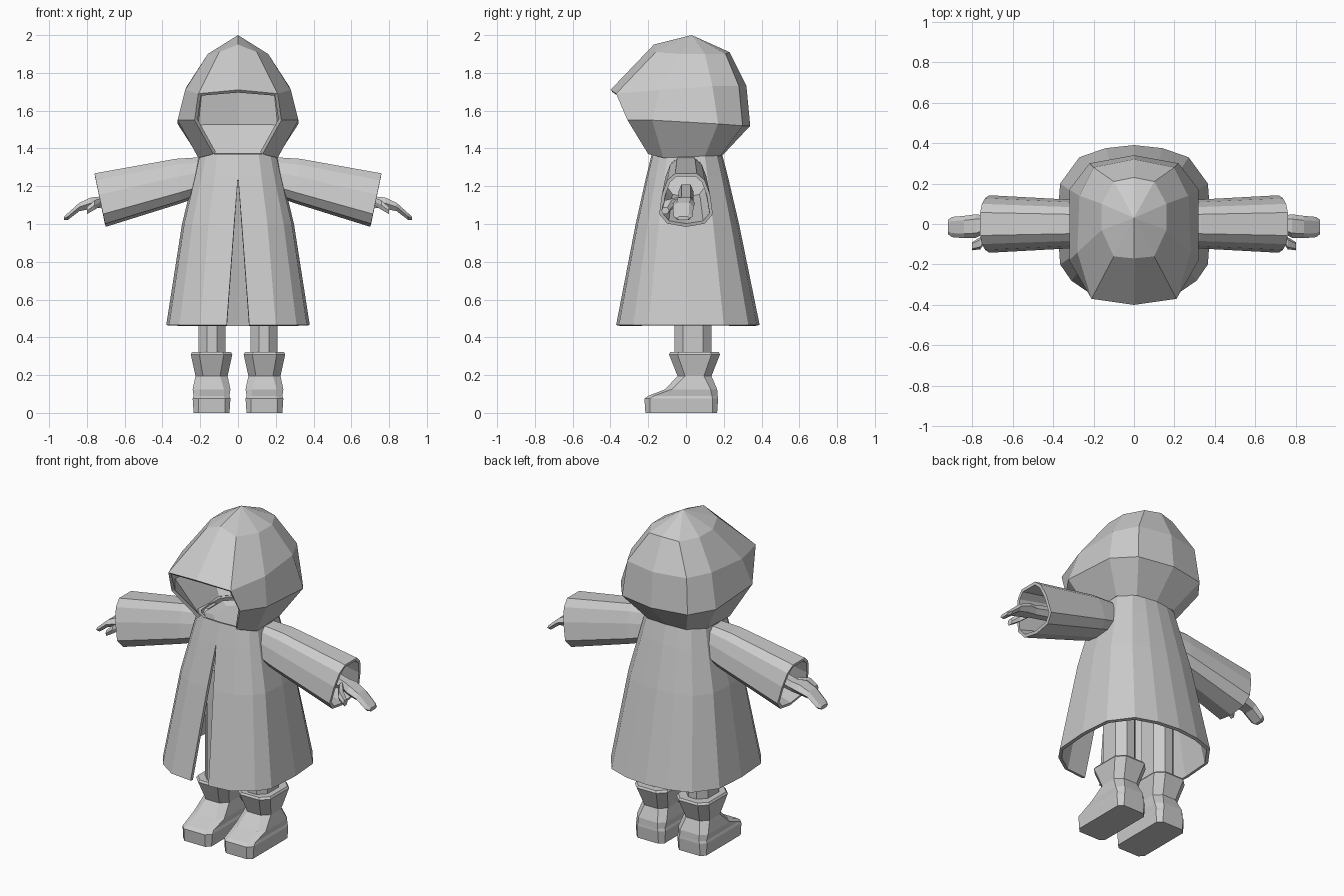
import bpy
import bmesh
from mathutils import Vector

if "Cube" in bpy.data.objects:
    bpy.data.objects.remove(bpy.data.objects["Cube"], do_unlink=True)

grey = bpy.data.materials.new("plain_grey")
grey.use_nodes = True
grey.diffuse_color = (0.6, 0.6, 0.6, 1)
grey.node_tree.nodes["Principled BSDF"].inputs["Base Color"].default_value = (0.6, 0.6, 0.6, 1)


def loft(name, rings, closed=True, caps=(True, True), skip=(), thickness=0.0, mirror=False):
    """Skin equal-length rings; optionally mirror across x and give thickness."""
    bm = bmesh.new()
    rows = [[bm.verts.new(p) for p in ring] for ring in rings]
    n = len(rows[0])
    for i in range(len(rows) - 1):
        for j in range(n if closed else n - 1):
            if (i, j) not in skip:
                k = (j + 1) % n
                bm.faces.new((rows[i][j], rows[i][k], rows[i + 1][k], rows[i + 1][j]))
    if closed:
        for row, wanted in zip((rows[0], rows[-1]), caps):
            if wanted:
                bm.faces.new(row)
    if mirror:
        copy = bmesh.ops.duplicate(bm, geom=bm.verts[:] + bm.edges[:] + bm.faces[:])["geom"]
        for v in copy:
            if isinstance(v, bmesh.types.BMVert):
                v.co.x = -v.co.x
    bmesh.ops.remove_doubles(bm, verts=bm.verts[:], dist=0.0005)
    bmesh.ops.recalc_face_normals(bm, faces=bm.faces[:])
    mesh = bpy.data.meshes.new(name)
    bm.to_mesh(mesh)
    bm.free()
    mesh.materials.append(grey)
    obj = bpy.data.objects.new(name, mesh)
    bpy.context.collection.objects.link(obj)
    if thickness:
        mod = obj.modifiers.new("thickness", "SOLIDIFY")
        mod.thickness = thickness
        mod.offset = -1
    return obj


def chamfered(x0, x1, y0, y1, z, cut):
    """Horizontal rectangle with cut corners."""
    return [(x0 + cut, y0, z), (x1 - cut, y0, z), (x1, y0 + cut, z), (x1, y1 - cut, z),
            (x1 - cut, y1, z), (x0 + cut, y1, z), (x0, y1 - cut, z), (x0, y0 + cut, z)]


# Hood: half rings from the front centre round to the back centre
hood = [
    [(0, 0.03, 2.0)] * 6,
    [(0, -0.17, 1.95), (0.1, -0.16, 1.91), (0.16, -0.03, 1.9),
     (0.16, 0.1, 1.9), (0.1, 0.21, 1.9), (0, 0.23, 1.91)],
    [(0, -0.4, 1.71), (0.21, -0.37, 1.69), (0.28, -0.14, 1.71),
     (0.27, 0.14, 1.73), (0.2, 0.28, 1.73), (0, 0.32, 1.73)],
    [(0, -0.3, 1.5), (0.23, -0.31, 1.55), (0.32, -0.18, 1.55),
     (0.32, 0.17, 1.53), (0.22, 0.3, 1.52), (0, 0.34, 1.52)],
    [(0, -0.19, 1.33), (0.13, -0.2, 1.37), (0.21, -0.12, 1.35),
     (0.21, 0.1, 1.36), (0.13, 0.18, 1.36), (0, 0.19, 1.36)],
]
loft("hood", hood, closed=False, skip={(2, 0), (3, 0)}, thickness=0.02, mirror=True)

# Collar around the neck, under the face opening
loft("collar", [chamfered(-0.2, 0.2, -0.18, 0.17, 1.31, 0.08),
                chamfered(-0.16, 0.16, -0.17, 0.15, 1.36, 0.07),
                chamfered(-0.12, 0.12, -0.13, 0.12, 1.345, 0.06)])

# Coat: one hem outline scaled up the body, split at the front
hem = [(0, -0.37), (0.2, -0.355), (0.31, -0.28), (0.365, -0.2), (0.38, 0.01),
       (0.365, 0.2), (0.27, 0.33), (0.14, 0.375), (0, 0.39)]
coat = []
for z, sx, sy, slit in ((1.37, 0.55, 0.49, 0), (1.25, 0.62, 0.57, 0),
                        (1.0, 0.78, 0.72, 0.02), (0.465, 1, 1, 0.06)):
    ring = [(x * sx, y * sy, z) for x, y in hem]
    ring[0] = (slit, ring[0][1], z)
    coat.append(ring)
loft("coat", coat, closed=False, thickness=0.02, mirror=True)

# Sleeves: rounded section, wider at the bottom, open at the cuff
half = [(0, 0), (0.7, 0.06), (1, 0.24), (0.9, 0.6), (0.7, 0.87), (0.4, 1)]
section = half + [(-u, v) for u, v in reversed(half[1:])]
sleeve = []
for bottom, top, wide in (((0.14, 1.17), (0.17, 1.355), 0.1),
                          ((0.3, 1.11), (0.33, 1.345), 0.12),
                          ((0.7, 0.985), (0.76, 1.268), 0.142)):
    b, t = Vector((bottom[0], 0, bottom[1])), Vector((top[0], 0, top[1]))
    sleeve.append([b.lerp(t, v) + Vector((0, u * wide, 0)) for u, v in section])
loft("sleeves", sleeve, caps=(True, False), thickness=0.018, mirror=True)


def limb(name, stations, mirror=True):
    """Six-sided tube along x: each station is x, y, z, half width, half height."""
    shape = ((-1, 0), (-0.6, 1), (0.6, 1), (1, 0), (0.6, -1), (-0.6, -1))
    loft(name, [[(x, y + u * w, z + v * h) for u, v in shape]
                for x, y, z, w, h in stations], mirror=mirror)


# Hands and thumbs
limb("hands", [(0.5, 0, 1.17, 0.04, 0.04), (0.73, 0, 1.115, 0.04, 0.03),
               (0.78, -0.01, 1.11, 0.058, 0.03), (0.84, -0.015, 1.09, 0.055, 0.022),
               (0.9, -0.015, 1.04, 0.05, 0.018), (0.92, -0.015, 1.03, 0.035, 0.01)])
limb("thumbs", [(0.72, -0.04, 1.12, 0.025, 0.02), (0.76, -0.095, 1.1, 0.03, 0.025),
                (0.8, -0.11, 1.07, 0.02, 0.018)])

# Legs
loft("legs", [chamfered(0.065, 0.21, -0.06, 0.135, z, 0.045) for z in (0.28, 1.0)], mirror=True)

# Boots: stacked outlines from sole to cuff
boot = [chamfered(*b) for b in (
    (0.045, 0.235, -0.215, 0.165, 0, 0.025),
    (0.04, 0.24, -0.22, 0.17, 0.075, 0.03),
    (0.045, 0.235, -0.2, 0.168, 0.09, 0.03),
    (0.04, 0.24, -0.11, 0.165, 0.125, 0.035),
    (0.055, 0.225, -0.045, 0.135, 0.195, 0.04),
    (0.03, 0.25, -0.09, 0.18, 0.31, 0.045),
    (0.037, 0.243, -0.083, 0.173, 0.322, 0.045))]
loft("boots", boot, mirror=True)
